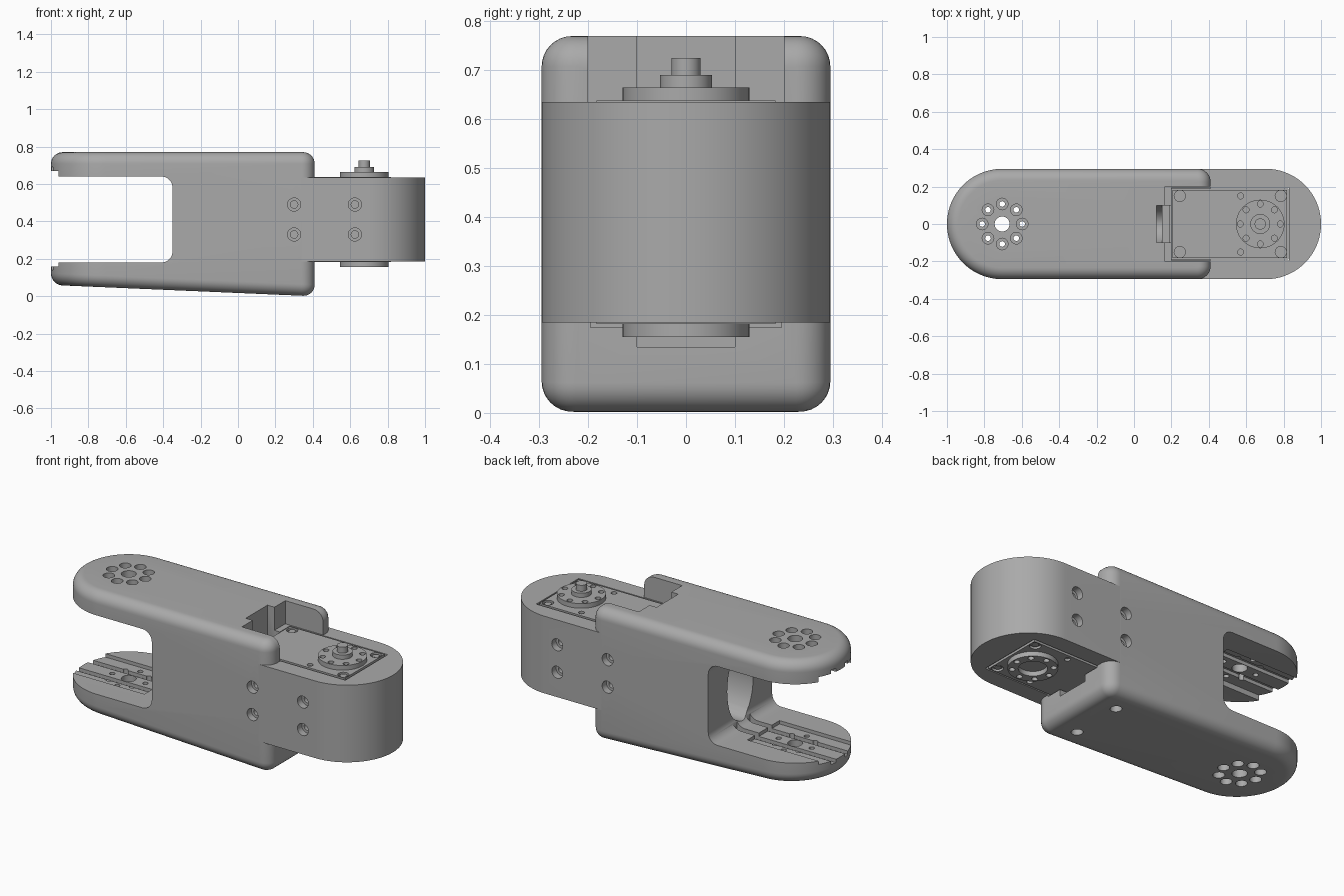
import bpy, bmesh
from math import pi, sin, cos, radians
from mathutils import Matrix, Vector

if "Cube" in bpy.data.objects:
    bpy.data.objects.remove(bpy.data.objects["Cube"])

grey = bpy.data.materials.new("satin_grey")
grey.use_nodes = True
grey.diffuse_color = (0.4, 0.4, 0.4, 1)
grey.node_tree.nodes["Principled BSDF"].inputs["Base Color"].default_value = (0.4, 0.4, 0.4, 1)

HALF = 0.295                 # half width of the arm
LOW, HIGH = 0.185, 0.635     # housing height range
AXIS_X, PIVOT_X = 0.675, -0.705


def finish(name, bm):
    bmesh.ops.recalc_face_normals(bm, faces=bm.faces)
    mesh = bpy.data.meshes.new(name)
    bm.to_mesh(mesh)
    bm.free()
    mesh.materials.append(grey)
    ob = bpy.data.objects.new(name, mesh)
    bpy.context.collection.objects.link(ob)
    return ob


def add_box(bm, x, y, z):
    lo, hi = Vector((x[0], y[0], z[0])), Vector((x[1], y[1], z[1]))
    m = Matrix.Translation((lo + hi) / 2) @ Matrix.Diagonal((*(hi - lo), 1))
    bmesh.ops.create_cube(bm, size=1, matrix=m)


def add_cyl(bm, p, q, r, seg=24):
    p, q = Vector(p), Vector(q)
    d = q - p
    m = Matrix.Translation((p + q) / 2) @ d.to_track_quat('Z', 'Y').to_matrix().to_4x4()
    bmesh.ops.create_cone(bm, cap_ends=True, segments=seg, radius1=r, radius2=r,
                          depth=d.length, matrix=m)


def loft(bm, loops):
    rows = [[bm.verts.new(p) for p in loop] for loop in loops]
    n = len(rows[0])
    for a, b in zip(rows, rows[1:]):
        for i in range(n):
            bm.faces.new((a[i], a[(i + 1) % n], b[(i + 1) % n], b[i]))
    bm.faces.new(rows[0])
    bm.faces.new(rows[-1])


def arc(cx, cy, r, a, b, n):
    return [(cx + r * cos(radians(a + (b - a) * i / n)),
             cy + r * sin(radians(a + (b - a) * i / n))) for i in range(n + 1)]


def cut(ob, bm):
    tool = finish("cutter", bm)
    tool.hide_render = True
    mod = ob.modifiers.new("cut", 'BOOLEAN')
    mod.operation, mod.solver, mod.object = 'DIFFERENCE', 'EXACT', tool
    bpy.context.view_layer.objects.active = ob
    bpy.ops.object.modifier_apply(modifier=mod.name)
    bpy.data.objects.remove(tool)


def cut_boxes(ob, *boxes):
    for b in boxes:
        bm = bmesh.new()
        add_box(bm, *b)
        cut(ob, bm)


def cut_cyls(ob, cyls):
    bm = bmesh.new()
    for c in cyls:
        add_cyl(bm, *c)
    cut(ob, bm)


def smooth(ob):
    bpy.ops.object.select_all(action='DESELECT')
    ob.select_set(True)
    bpy.context.view_layer.objects.active = ob
    bpy.ops.object.shade_smooth_by_angle(angle=radians(30))


def ring(cx, r=0.107):
    return [(cx + r * cos(i * pi / 4), r * sin(i * pi / 4)) for i in range(8)]


# Forked bracket: rounded block with a sloping underside
def outline(off):
    c = 0.07
    return (arc(PIVOT_X, 0, HALF - off, 90, 270, 40)
            + arc(0.41 - c, -HALF + c, c - off, 270, 360, 8)
            + arc(0.41 - c, HALF - c, c - off, 0, 90, 8))


R = 0.062
steps = [i * pi / 16 for i in range(9)]
loops = [[(x, y, 0.043 * (0.4 - x) + R * (1 - sin(a))) for x, y in outline(R * (1 - cos(a)))]
         for a in reversed(steps)]
loops += [[(x, y, 0.77 - R * (1 - sin(a))) for x, y in outline(R * (1 - cos(a)))] for a in steps]
bm = bmesh.new()
loft(bm, loops)
bracket = finish("forked_bracket", bm)

# Fork gap with rounded inner corners
r = 0.06
gap = ([(-1.2, 0.18)] + arc(-0.35 - r, 0.18 + r, r, 270, 360, 8)
       + arc(-0.35 - r, 0.64 - r, r, 0, 90, 8) + [(-1.2, 0.64)])
bm = bmesh.new()
loft(bm, [[(x, y, z) for x, z in gap] for y in (-0.5, 0.5)])
cut(bracket, bm)

# Servo seat, top slot, cable notch and cable channel
cut_boxes(bracket,
          ((0.2, 0.6), (-0.195, 0.195), (0.175, 0.7)),
          ((0.165, 0.6), (-0.2, 0.2), (HIGH, 1)),
          ((0.12, 0.3), (-0.1, 0.1), (0.3, 1)),
          ((0.19, 0.6), (-0.1, 0.1), (0.135, 0.3)))
# Oval cable tunnel through the web
bm = bmesh.new()
loft(bm, [[(x, 0.12 * cos(i * pi / 16), 0.41 + 0.21 * sin(i * pi / 16)) for i in range(32)]
          for x in (-0.5, 0.15)])
cut(bracket, bm)

# Horn slots and grooves on the inner faces of the fork
cut_boxes(bracket,
          ((-1.2, -0.5), (-0.148, 0.148), (0.16, 0.3)),
          ((-1.2, -0.5), (-0.148, 0.148), (0.5, 0.67)))
for y in (-0.06, 0.06):
    cut_boxes(bracket,
              ((-1.2, -0.36), (y - 0.018, y + 0.018), (0.14, 0.3)),
              ((-1.2, -0.36), (y - 0.018, y + 0.018), (0.5, 0.69)))

# Pivot holes through both arms, counterbored from outside
holes = ring(PIVOT_X)
cut_cyls(bracket, [((x, y, -0.1), (x, y, 1), 0.015, 16) for x, y in holes]
         + [((PIVOT_X, 0, -0.1), (PIVOT_X, 0, 1), 0.04, 32)])
cut_cyls(bracket, [((x, y, 0.705), (x, y, 1), 0.031) for x, y in holes])
cut_cyls(bracket, [((x, y, -0.1), (x, y, 0.11), 0.031) for x, y in holes])
cut_cyls(bracket, [((0.25, y, -0.1), (0.25, y, 0.3), 0.031) for y in (-0.155, 0.155)])

# Servo housing with a round end and a through pocket
plan = [(0.34, HALF), (0.34, -HALF)] + arc(1 - HALF, 0, HALF, -90, 90, 48)
bm = bmesh.new()
loft(bm, [[(x, y, z) for x, y in plan] for z in (LOW, HIGH)])
housing = finish("servo_housing", bm)
cut_boxes(housing, ((0.2, 0.83), (-0.195, 0.195), (0, 1)))

# Side screw holes on both flanks
for ob, x in ((bracket, 0.3), (housing, 0.625)):
    for s in (-1, 1):
        spots = [(x, z) for z in (0.33, 0.49)]
        cut_cyls(ob, [((x, s * 0.255, z), (x, s * 0.4, z), 0.035) for x, z in spots])
        cut_cyls(ob, [((x, s * 0.2, z), (x, s * 0.3, z), 0.02, 16) for x, z in spots])

# Servo body with raised cover plates
corners = [(x, y) for x in (0.245, 0.785) for y in (-0.15, 0.15)]
bm = bmesh.new()
add_box(bm, (0.2, 0.825), (-0.19, 0.19), (0.195, 0.625))
body = finish("servo_body", bm)
covers = []
for name, lo, hi in (("top_cover", 0.615, 0.638), ("bottom_cover", 0.182, 0.205)):
    bm = bmesh.new()
    add_box(bm, (0.207, 0.818), (-0.183, 0.183), (lo, hi))
    cover = finish(name, bm)
    cut_cyls(cover, [((x, y, 0), (x, y, 1), 0.03) for x, y in corners]
             + [((0.57, y, 0), (0.57, y, 1), 0.016, 16) for y in (-0.15, 0.15)])
    covers.append(cover)

# Cover screws
bm = bmesh.new()
for x, y in corners:
    add_cyl(bm, (x, y, 0.187), (x, y, 0.633), 0.021, 6)
screws = finish("cover_screws", bm)


# Stepped output horn, and the open idler horn underneath
def disc_stack(name, *discs):
    bm = bmesh.new()
    for lo, hi, r in discs:
        add_cyl(bm, (AXIS_X, 0, lo), (AXIS_X, 0, hi), r, 48)
    return finish(name, bm)


horn = disc_stack("output_horn", (0.636, 0.665, 0.13))
cut_cyls(horn, [((x, y, 0.645), (x, y, 0.8), 0.016, 16) for x, y in ring(AXIS_X)])
hub = disc_stack("horn_screw", (0.66, 0.69, 0.053), (0.685, 0.725, 0.03))
idler = disc_stack("idler_horn", (0.155, 0.184, 0.13))
cut_cyls(idler, [((x, y, 0.1), (x, y, 0.175), 0.016, 16) for x, y in ring(AXIS_X)]
         + [((AXIS_X, 0, 0.1), (AXIS_X, 0, 0.3), 0.075, 48)])

for ob in [bracket, housing, body, screws, horn, hub, idler] + covers:
    smooth(ob)
